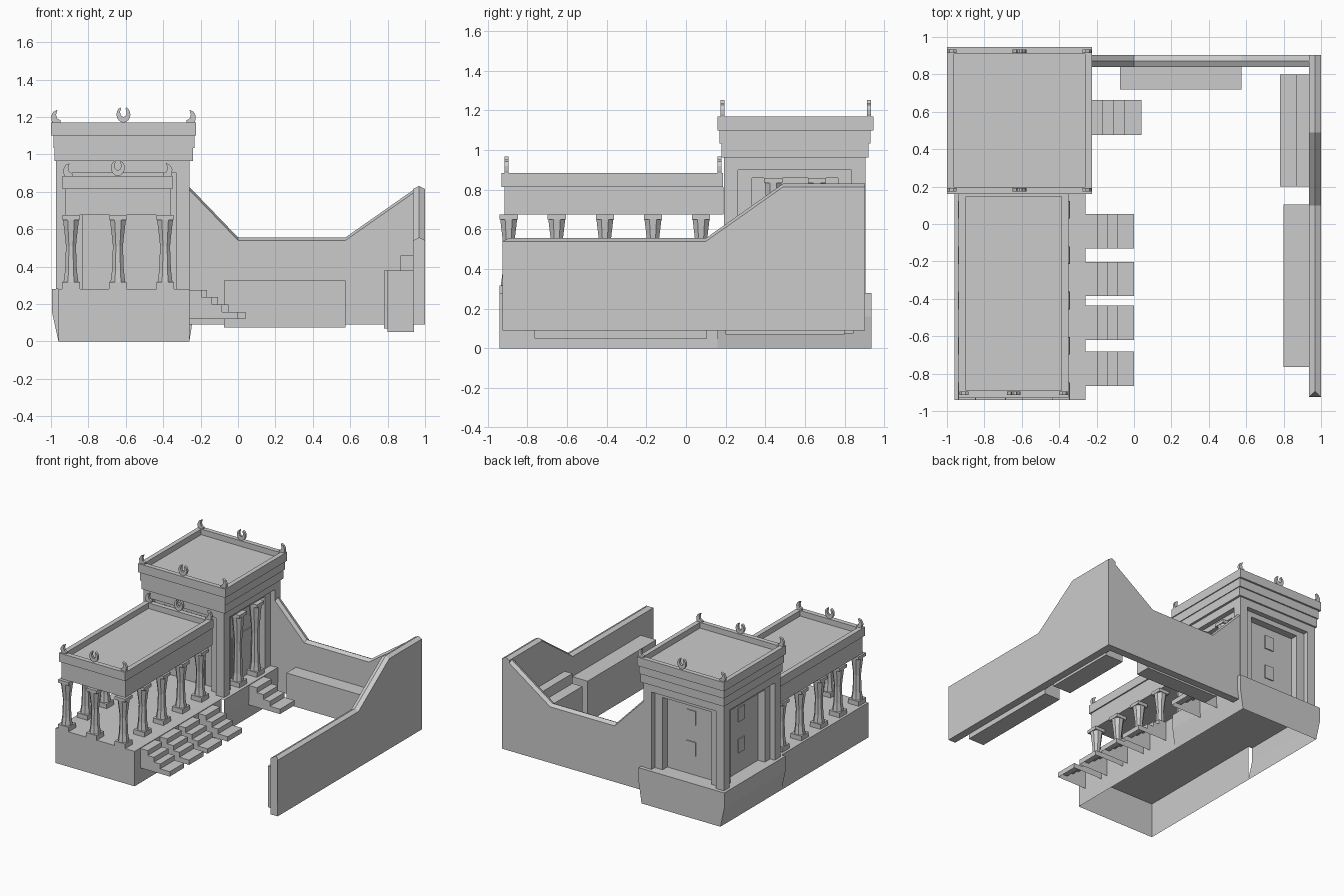
import bpy, bmesh, math
from mathutils import Matrix, Vector

if "Cube" in bpy.data.objects:
    bpy.data.objects.remove(bpy.data.objects["Cube"])

def finish(name, bm, mat=None):
    if mat is not None:
        bm.transform(mat)
    bmesh.ops.recalc_face_normals(bm, faces=bm.faces)
    me = bpy.data.meshes.new(name)
    bm.to_mesh(me)
    bm.free()
    ob = bpy.data.objects.new(name, me)
    bpy.context.collection.objects.link(ob)
    return ob

def add_box(bm, x0, x1, y0, y1, z0, z1):
    c = Vector(((x0 + x1) / 2, (y0 + y1) / 2, (z0 + z1) / 2))
    m = Matrix.Translation(c) @ Matrix.Diagonal((x1 - x0, y1 - y0, z1 - z0, 1))
    return bmesh.ops.create_cube(bm, size=1, matrix=m)['verts']

def box(name, *b):
    bm = bmesh.new()
    add_box(bm, *b)
    return finish(name, bm)

def tray(name, x0, x1, y0, y1, z0, z1, border, depth):
    """Roof slab with a sunken top behind a parapet."""
    bm = bmesh.new()
    add_box(bm, x0, x1, y0, y1, z0, z1)
    bm.normal_update()
    top = max(bm.faces, key=lambda f: f.normal.z)
    bmesh.ops.inset_region(bm, faces=[top], thickness=border)
    walls = bmesh.ops.extrude_discrete_faces(bm, faces=[top])['faces']
    for v in walls[0].verts:
        v.co.z -= depth
    return finish(name, bm)

def loft(bm, rings, caps=True):
    rows = [[bm.verts.new(p) for p in r] for r in rings]
    n = len(rows[0])
    for a, b in zip(rows, rows[1:]):
        for i in range(n):
            bm.faces.new((a[i], a[(i + 1) % n], b[(i + 1) % n], b[i]))
    if caps:
        bm.faces.new(rows[0])
        bm.faces.new(rows[-1])

def column(name, x, y, z0, z1):
    bm = bmesh.new()
    h, n = z1 - z0, 8
    add_box(bm, -.047, .047, -.047, .047, z0, z0 + .037)
    prof = [(.043, z0 + .037), (.034, z0 + .1), (.029, z0 + h * .58),
            (.034, z0 + h * .7), (.046, z1 - .025)]
    loft(bm, [[(r * math.cos((i + .5) * math.tau / n), r * math.sin((i + .5) * math.tau / n), z)
               for i in range(n)] for r, z in prof])
    add_box(bm, -.046, .046, -.046, .046, z1 - .025, z1)
    return finish(name, bm, Matrix.Translation((x, y, 0)))

def ornament(name, x, y, z, pts, s=1):
    """Flat outline in x/z, given a thin depth that narrows outward."""
    bm = bmesh.new()
    loft(bm, [[(s * px, d, pz) for px, pz in pts] for d in (-.01, .01)])
    return finish(name, bm, Matrix.Translation((x, y, z)))

# Crescent outlines: open ring and corner horn
ring = [(.037 * math.sin(a), .043 - .043 * math.cos(a))
        for a in [math.radians(-155 + 310 * i / 14) for i in range(15)]]
ring += [(.018 * math.sin(a), .054 - .024 * math.cos(a))
         for a in [math.radians(140 - 280 * i / 8) for i in range(9)]]
horn = [(.025, 0), (.025, .012), (.008, .022), (.002, .042), (.010, .068),
        (-.012, .058), (-.024, .035), (-.022, .012), (-.018, 0)]

def ornaments(part, xl, xr, ys, z):
    for y in ys:
        ornament(part + "_mid_crescent", (xl + xr) / 2, y, z, ring)
        ornament(part + "_left_horn", xl, y, z, horn)
        ornament(part + "_right_horn", xr, y, z, horn, -1)

# Hollow podiums, open underneath and toward each other
bm = bmesh.new()
add_box(bm, -.96, -.26, -.94, .16, 0, .28)
bm.normal_update()
bmesh.ops.delete(bm, geom=[f for f in bm.faces if f.normal.z < -.5 or f.normal.y > .5], context='FACES')
finish("hall_podium", bm)
bm = bmesh.new()
loft(bm, [[(x0, .16, z), (x1, .16, z), (x1, .935, z), (x0, .935, z)]
          for x0, x1, z in ((-.96, -.26, 0), (-.995, -.235, .16), (-.995, -.235, .28))])
bm.normal_update()
bmesh.ops.delete(bm, geom=[f for f in bm.faces if abs(f.normal.z) > .9 and f.calc_center_median().z < .1
                           or abs(f.normal.y) > .9 and f.calc_center_median().y < .2], context='FACES')
finish("tower_podium", bm)

# Hall roof and columns
box("hall_architrave", -.925, -.36, -.915, .19, .675, .815)
tray("hall_parapet", -.938, -.35, -.93, .187, .815, .885, .055, .045)
for i in range(5):
    for x in (-.893, -.39):
        column("hall_column", x, -.894 + .2425 * i, .28, .675)
column("hall_front_column", -.642, -.894, .28, .675)
ornaments("hall", -.91, -.375, (-.905, .17), .885)

# Tower core, with stepped niches on all four sides
CX, CY, H, T = -.615, .549, .357, .963
box("tower_core", CX - .257, CX + .257, CY - .257, CY + .257, .28, T)
for k, side in enumerate(("back", "left", "front", "right")):
    m = Matrix.Translation((CX, CY, 0)) @ Matrix.Rotation(k * math.pi / 2, 4, 'Z')
    bm = bmesh.new()
    for a, top, y0, y1 in ((.286, .90, H - .04, H), (.217, .86, H - .1, H - .04)):
        add_box(bm, -y1, -a, y0, y1, .28, T)
        add_box(bm, a, y1, y0, y1, .28, T)
        add_box(bm, -a, a, y0, y1, top, T)
    finish(side + "_niche_frame", bm, m)
    bm = bmesh.new()
    if side in ("back", "left"):
        for z in (.49, .74):
            add_box(bm, -.04, .04, .25, .265, z - .055, z + .055)
        finish(side + "_windows", bm, m)
    else:
        add_box(bm, -.12, .12, .25, .265, .28, .64)
        finish(side + "_door", bm, m)
for y in (.44, .66):
    column("tower_column", CX + .307, y, .28, .86)

# Tower cornice and parapet
box("lower_cornice", -.98, -.24, .178, .92, T, 1.033)
box("upper_cornice", -.987, -.233, .17, .93, 1.033, 1.10)
tray("tower_parapet", -1, -.225, .16, .945, 1.10, 1.17, .052, .045)
ornaments("tower", -.975, -.25, (.183, .923), 1.17)

# Hollow stairs
def stairs(name, x0, xs, y0, y1):
    prof = [(x0, .275)]
    for i, x in enumerate(xs):
        prof += [(x, .275 - .039 * i), (x, .275 - .039 * (i + 1))]
    bm = bmesh.new()
    a, b = [[bm.verts.new((x, y, z)) for x, z in prof] for y in (y0, y1)]
    for i in range(len(prof) - 1):
        bm.faces.new((a[i], a[i + 1], b[i + 1], b[i]))
    for row, y in ((a, y0), (b, y1)):
        bm.faces.new(row + [bm.verts.new((x0, y, prof[-1][1]))])
    finish(name, bm)

for y in (-.865, -.62, -.385, -.13):
    stairs("hall_stairs", -.26, (-.195, -.14, -.085, 0), y, y + .183)
stairs("tower_stairs", -.24, (-.165, -.107, -.05, .04), .475, .662)

# Courtyard walls with ridged coping
def wall(name, w0, w1, stations, along_x):
    mid, rings = (w0 + w1) / 2, []
    for t, z, ridge in stations:
        sec = [(t, w0, .09), (t, w0, z), (t + ridge, mid, z + .016), (t, w1, z), (t, w1, .09)]
        rings.append([(a, b, c) if along_x else (b, a, c) for a, b, c in sec])
    bm = bmesh.new()
    loft(bm, rings)
    finish(name, bm)

wall("back_wall", .84, .903, [(-.27, .82, 0), (0, .54, 0), (.575, .54, 0), (.968, .815, 0)], True)
wall("right_wall", .936, 1, [(-.925, .54, .03), (.10, .54, 0), (.49, .815, 0), (.903, .815, 0)], False)

# Benches and step along the walls
box("back_bench", -.075, .575, .72, .845, .075, .325)
box("right_bench", .8, .94, -.765, .105, .05, .38)
box("right_low_step", .78, .94, .2, .8, .07, .38)
box("right_high_step", .868, .94, .2, .8, .38, .46)
